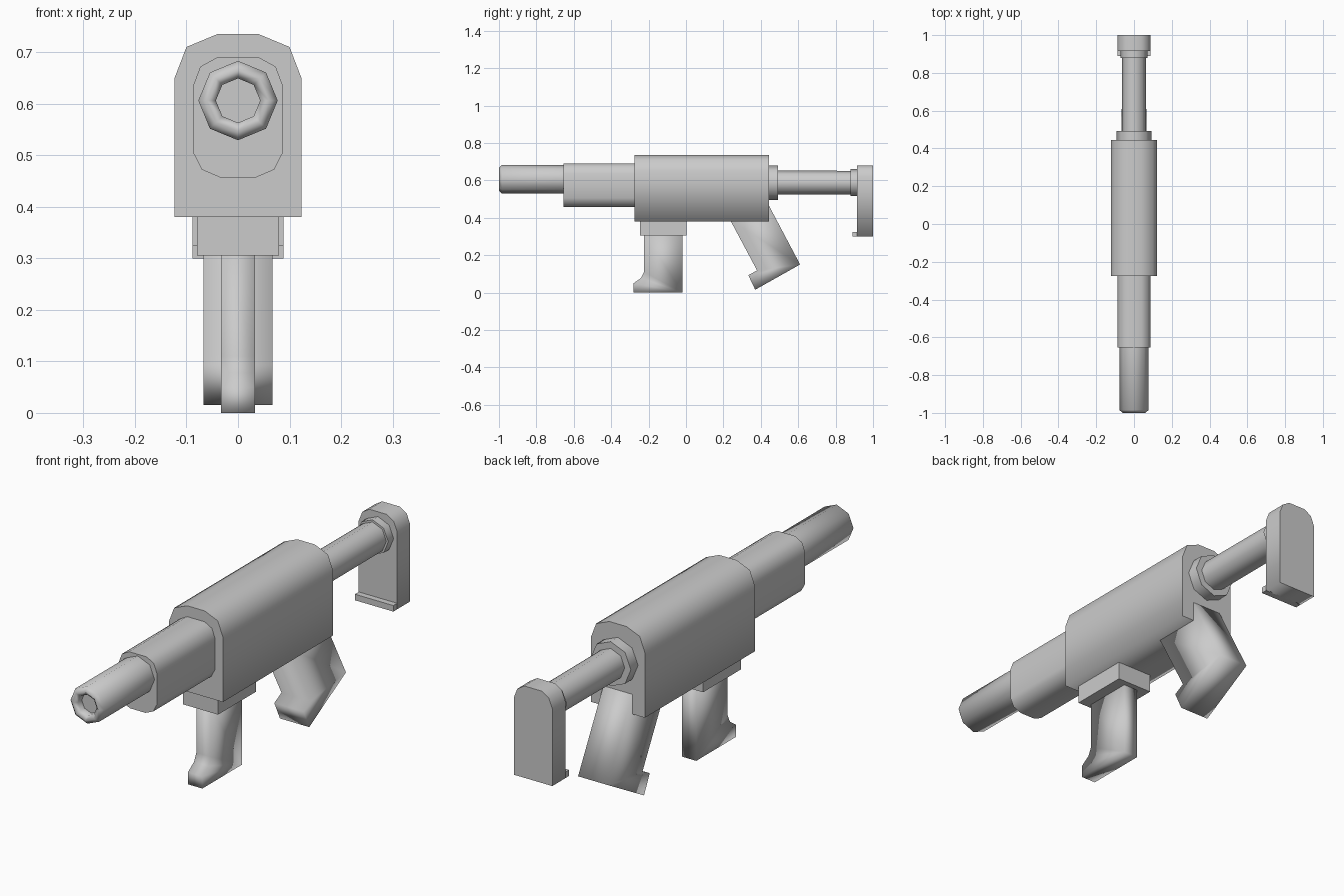
import bpy, bmesh, math
from mathutils import Vector

cube = bpy.data.objects.get("Cube")
if cube:
    bpy.data.objects.remove(cube)

grey = bpy.data.materials.new("plain grey")
grey.use_nodes = True
GREY = (0.6, 0.6, 0.6, 1)
grey.diffuse_color = GREY
grey.node_tree.nodes["Principled BSDF"].inputs["Base Color"].default_value = GREY


def finish(name, bm, smooth):
    """Turn a bmesh into a named object; smooth(face) picks the shading."""
    bmesh.ops.recalc_face_normals(bm, faces=bm.faces)
    for f in bm.faces:
        f.smooth = smooth(f)
    mesh = bpy.data.meshes.new(name)
    bm.to_mesh(mesh)
    bm.free()
    mesh.materials.append(grey)
    ob = bpy.data.objects.new(name, mesh)
    bpy.context.collection.objects.link(ob)
    return ob


def extrude(name, points, move, smooth):
    """Close a flat outline and sweep it along a vector."""
    bm = bmesh.new()
    face = bm.faces.new([bm.verts.new(p) for p in points])
    swept = bmesh.ops.extrude_face_region(bm, geom=[face], use_keep_orig=True)["geom"]
    bmesh.ops.translate(bm, vec=Vector(move),
                        verts=[v for v in swept if isinstance(v, bmesh.types.BMVert)])
    return finish(name, bm, smooth)


def along_y(name, half, y0, y1):
    """Half outline in (x, z), mirrored over x = 0 and swept front to back."""
    outline = half + [(-x, z) for x, z in reversed(half)]
    return extrude(name, [(x, y0, z) for x, z in outline], (0, y1 - y0, 0),
                   lambda f: abs(f.normal.y) < 0.9)


def along_x(name, side, half_width, limit=95):
    """Side outline in (y, z), swept across the width."""
    ob = extrude(name, [(-half_width, y, z) for y, z in side],
                 (2 * half_width, 0, 0), lambda f: True)
    bpy.ops.object.select_all(action='DESELECT')
    ob.select_set(True)
    bpy.context.view_layer.objects.active = ob
    bpy.ops.object.shade_smooth_by_angle(angle=math.radians(limit))
    return ob


def lathe(name, z, rings, sides=8):
    """Rings of (radius, y) about a front-to-back axis, capped at both ends."""
    bm = bmesh.new()
    loops = []
    for r, y in rings:
        loops.append([bm.verts.new((r * math.sin(2 * math.pi * i / sides), y,
                                    z + r * math.cos(2 * math.pi * i / sides)))
                      for i in range(sides)])
    for a, b in zip(loops, loops[1:]):
        for i in range(sides):
            j = (i + 1) % sides
            bm.faces.new((a[i], a[j], b[j], b[i]))
    bm.faces.new(loops[0])
    bm.faces.new(loops[-1])
    return finish(name, bm, lambda f: len(f.verts) == 4)


# Receiver, handguard and barrel
along_y("receiver", [(0.123, 0.38), (0.123, 0.65), (0.1, 0.71), (0.04, 0.735)], -0.275, 0.445)
along_y("handguard", [(0.035, 0.457), (0.07, 0.472), (0.087, 0.505), (0.087, 0.635),
                      (0.073, 0.672), (0.04, 0.69)], -0.655, -0.265)
lathe("barrel", 0.606, [(0.043, -0.96), (0.043, -0.985), (0.06, -1), (0.077, -0.985), (0.077, -0.64)])

# Front grip with its collar
along_x("grip_collar", [(-0.245, 0.305), (0.003, 0.305), (0.003, 0.4), (-0.245, 0.4)], 0.08, 60)
along_x("front_grip", [(-0.28, 0), (-0.02, 0), (-0.02, 0.32), (-0.225, 0.32),
                       (-0.225, 0.11), (-0.24, 0.078), (-0.28, 0.05)], 0.033)

# Slanted rear grip
along_x("rear_grip", [(0.37, 0.015), (0.61, 0.15), (0.43, 0.49), (0.235, 0.39),
                      (0.38, 0.118), (0.333, 0.093)], 0.067)

# Stock: collars, tube and shoulder plate
lathe("front_stock_collar", 0.588, [(0.092, 0.435), (0.092, 0.492)])
lathe("stock_tube", 0.588, [(0.064, 0.48), (0.063, 0.89)])
lathe("rear_stock_collar", 0.588, [(0.072, 0.88), (0.072, 0.925)])
along_y("shoulder_plate", [(0.088, 0.3), (0.088, 0.62), (0.072, 0.66), (0.04, 0.68)], 0.915, 1)
along_x("shoulder_plate_toe", [(0.89, 0.3), (0.92, 0.3), (0.92, 0.325), (0.89, 0.325)], 0.088, 60)
